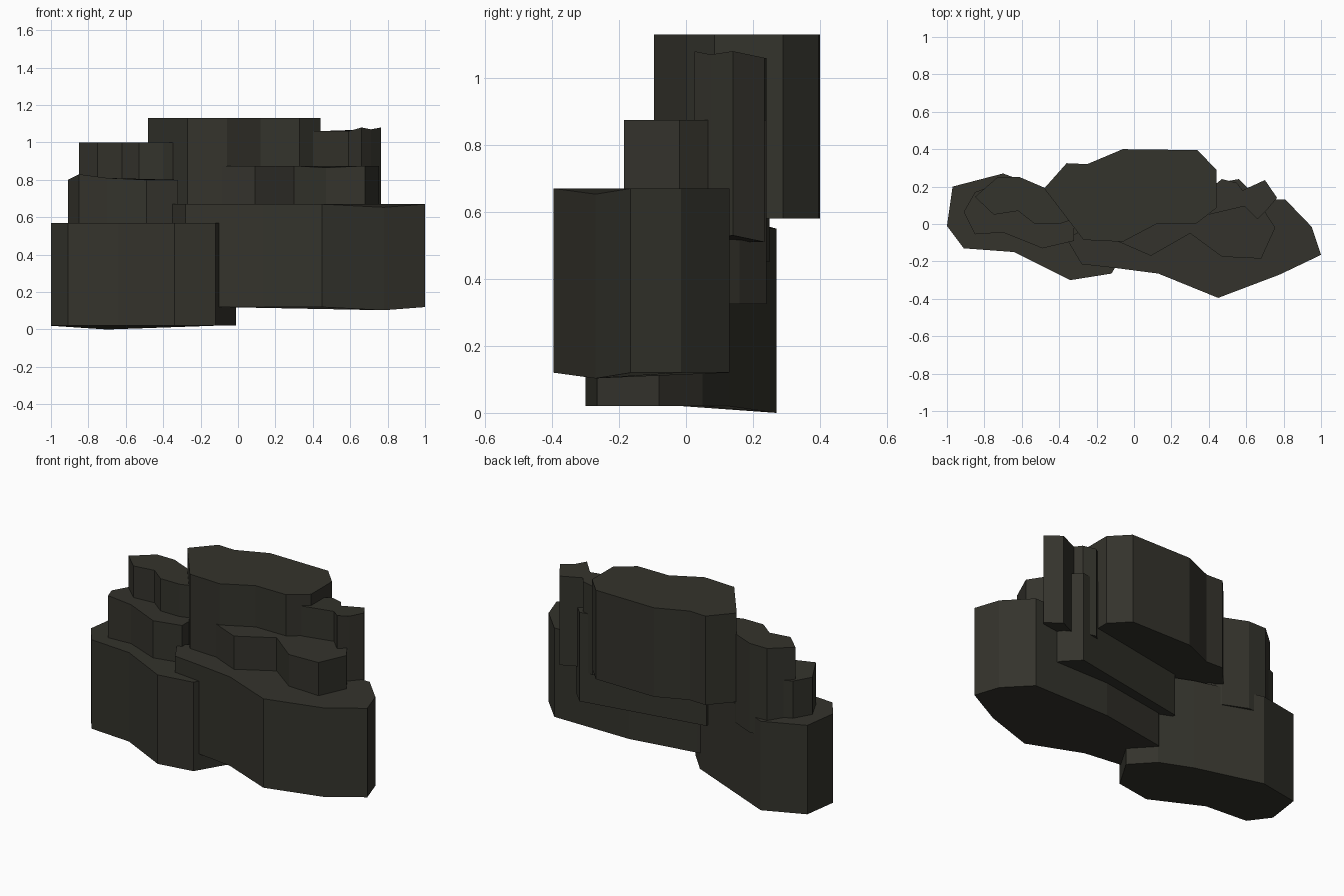
import bpy, bmesh

# one dark stone colour
stone = bpy.data.materials.new("dark_stone")
stone.diffuse_color = (0.034, 0.033, 0.025, 1.0)

HEIGHT = 0.55  # every slab of rock is equally tall


def rock(name, bottom, outline):
    """Vertical prism over an outline of (x, y[, dz]); dz tips top and bottom alike."""
    bm = bmesh.new()
    rings = []
    for z in (bottom, bottom + HEIGHT):
        rings.append([bm.verts.new((p[0], p[1], z + (p[2] if len(p) > 2 else 0)))
                      for p in outline])
    low, high = rings
    n = len(outline)
    bm.faces.new(low[::-1])
    bm.faces.new(high)
    for i in range(n):
        j = (i + 1) % n
        bm.faces.new((low[i], low[j], high[j], high[i]))
    bmesh.ops.recalc_face_normals(bm, faces=bm.faces)
    me = bpy.data.meshes.new(name)
    bm.to_mesh(me)
    bm.free()
    me.materials.append(stone)
    ob = bpy.data.objects.new(name, me)
    bpy.context.collection.objects.link(ob)


# lower left ledge
rock("left_base_rock", 0.02, [
    (-1, -.01), (-.91, -.13), (-.64, -.15), (-.34, -.30), (-.12, -.265),
    (-.01, -.08), (-.13, .05), (-.32, .13), (-.70, .27, -.02), (-.97, .20)])

# lower right ledge
rock("right_base_rock", 0.12, [
    (-.36, -.08), (-.28, -.215), (-.10, -.235), (.13, -.265), (.45, -.395),
    (.78, -.27, -.017), (1, -.165), (.95, -.015), (.81, .13), (.30, .13),
    (-.12, .06)])

# middle right step
rock("right_middle_rock", 0.325, [
    (-.20, 0), (-.14, -.07), (.09, -.17), (.30, -.05), (.47, -.175, -.01),
    (.68, -.185), (.755, -.02), (.64, .16), (.56, .24), (-.21, .10)])

# middle left step
rock("left_middle_rock", 0.25, [
    (-.91, .065), (-.85, -.055, .03), (-.70, -.045, .01), (-.49, -.13),
    (-.32, -.09), (-.32, .05), (-.42, .16), (-.72, .22), (-.85, .17)])

# upper left step
rock("left_upper_rock", 0.45, [
    (-.85, .145), (-.75, .05), (-.62, .07), (-.53, 0), (-.40, 0),
    (-.31, .03), (-.47, .19), (-.61, .25), (-.73, .25)])

# upper right step
rock("right_upper_rock", 0.51, [
    (.40, .05), (.59, .095), (.66, .025, .02), (.71, .075, .01),
    (.765, .14, .02), (.70, .235, 0), (.58, .18), (.55, .22), (.47, .24),
    (.42, .20)])

# summit
rock("summit_rock", 0.58, [
    (-.48, .19), (-.27, -.085), (-.06, -.095), (.12, 0), (.33, 0),
    (.44, .085), (.44, .29), (.34, .395), (-.06, .40), (-.25, .32),
    (-.36, .325)])
